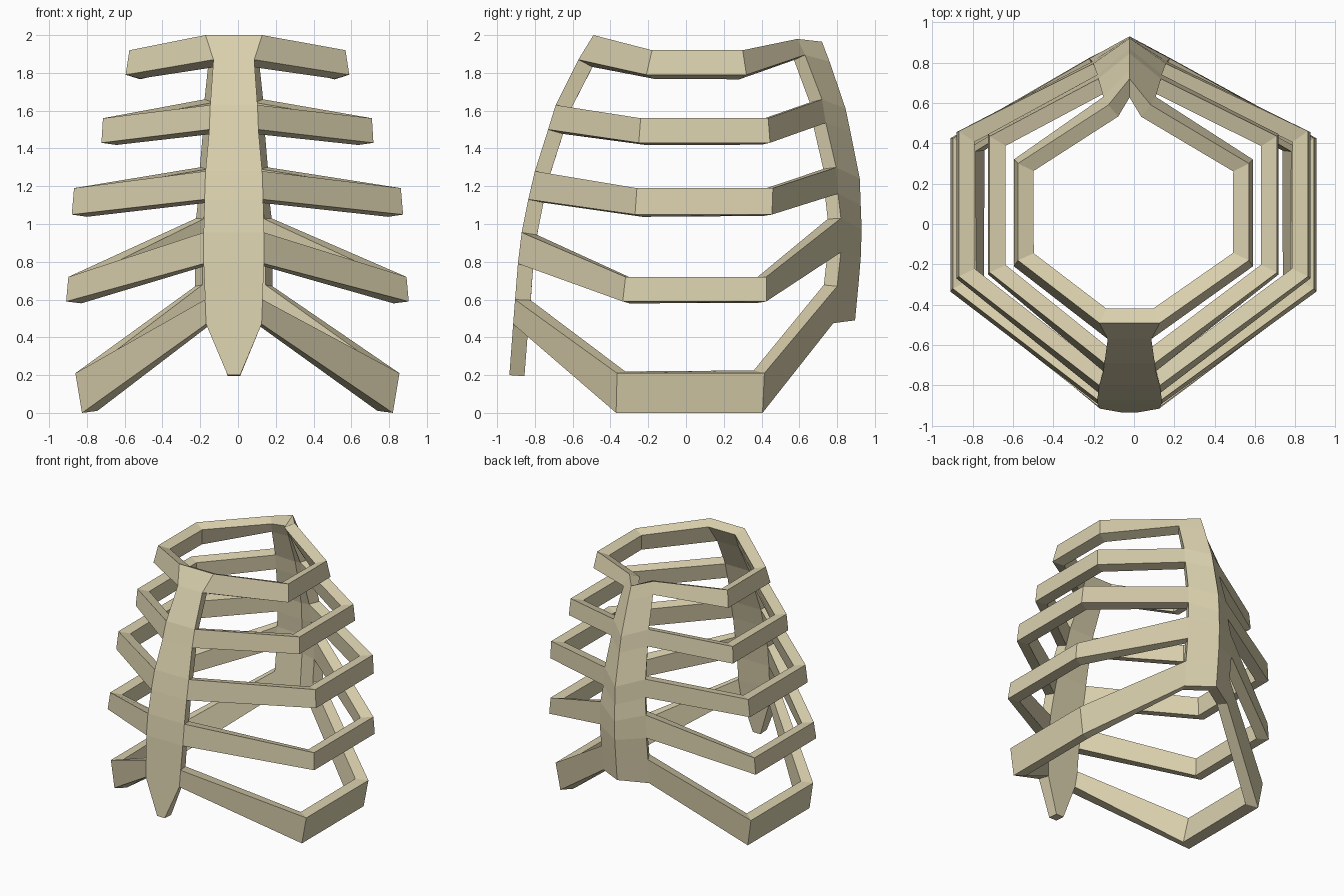
import bpy, bmesh

if "Cube" in bpy.data.objects:
    bpy.data.objects.remove(bpy.data.objects["Cube"])

# One colour for the whole model
bone = bpy.data.materials.new("pale_bone")
bone.diffuse_color = (0.70, 0.63, 0.42, 1)
bone.use_nodes = True
bone.node_tree.nodes["Principled BSDF"].inputs["Base Color"].default_value = bone.diffuse_color

# Top and bottom edge of each of the five ribs:
# breastbone (half width, y, z), side (half width, front y, back y, z),
# spine edge (half width, y, z), spine ridge (y, z)
ROWS = [
    ((.15, -.49, 2.0), (.572, -.18, .30, 1.92), (.105, .59, 1.98), (.72, 1.965)),
    ((.108, -.57, 1.87), (.592, -.21, .32, 1.79), (.13, .63, 1.895), (.76, 1.86)),
    ((.125, -.69, 1.63), (.712, -.24, .435, 1.56), (.155, .72, 1.66), (.845, 1.61)),
    ((.13, -.73, 1.5), (.72, -.25, .445, 1.43), (.16, .74, 1.535), (.87, 1.49)),
    ((.15, -.80, 1.28), (.865, -.26, .46, 1.19), (.18, .795, 1.3), (.92, 1.24)),
    ((.155, -.835, 1.13), (.877, -.27, .455, 1.05), (.185, .805, 1.16), (.925, 1.1)),
    ((.16, -.87, .955), (.895, -.32, .425, .72), (.20, .82, 1.03), (.93, .97)),
    ((.16, -.89, .79), (.907, -.335, .425, .59), (.205, .82, .85), (.925, .82)),
    ((.152, -.905, .60), (.858, -.365, .415, .21), (.205, .80, .67), (.915, .70)),
    ((.147, -.915, .47), (.823, -.37, .405, 0), (.20, .78, .475), (.895, .49)),
]
MID, SIDE = -.022, -.003      # slight offsets of the middle bones and the ribs
THICKNESS = .08

bm = bmesh.new()


def ring(row):
    """Vertices of one level, counter-clockwise from the left of the breastbone."""
    (fw, fy, fz), (sx, s0, s1, sz), (bw, by, bz), (ay, az) = row
    pts = [(MID - fw, fy, fz), (MID + fw, fy, fz),
           (SIDE + sx, s0, sz), (SIDE + sx, s1, sz),
           (MID + bw, by, bz), (MID, ay, az), (MID - bw, by, bz),
           (SIDE - sx, s1, sz), (SIDE - sx, s0, sz)]
    return [bm.verts.new(p) for p in pts]


rings = [ring(r) for r in ROWS]
for k in range(len(rings) - 1):
    up, low = rings[k], rings[k + 1]
    # full hoop on rib levels; only breastbone and spine in the gaps
    cols = range(9) if k % 2 == 0 else (0, 4, 5)
    for i in cols:
        j = (i + 1) % 9
        bm.faces.new((low[i], low[j], up[j], up[i]))

# Pointed lower end of the breastbone
tip = [bm.verts.new((MID + s * .033, -.935, .2)) for s in (-1, 1)]
bm.faces.new((tip[0], tip[1], rings[-1][1], rings[-1][0]))

for v in [v for v in bm.verts if not v.link_faces]:
    bm.verts.remove(v)

mesh = bpy.data.meshes.new("rib_cage")
bm.to_mesh(mesh)
bm.free()
mesh.materials.append(bone)
cage = bpy.data.objects.new("rib_cage", mesh)
bpy.context.collection.objects.link(cage)

# Give the bone bands their thickness, growing inwards
solid = cage.modifiers.new("bone_thickness", 'SOLIDIFY')
solid.thickness = THICKNESS
solid.offset = -1
solid.use_even_offset = True
